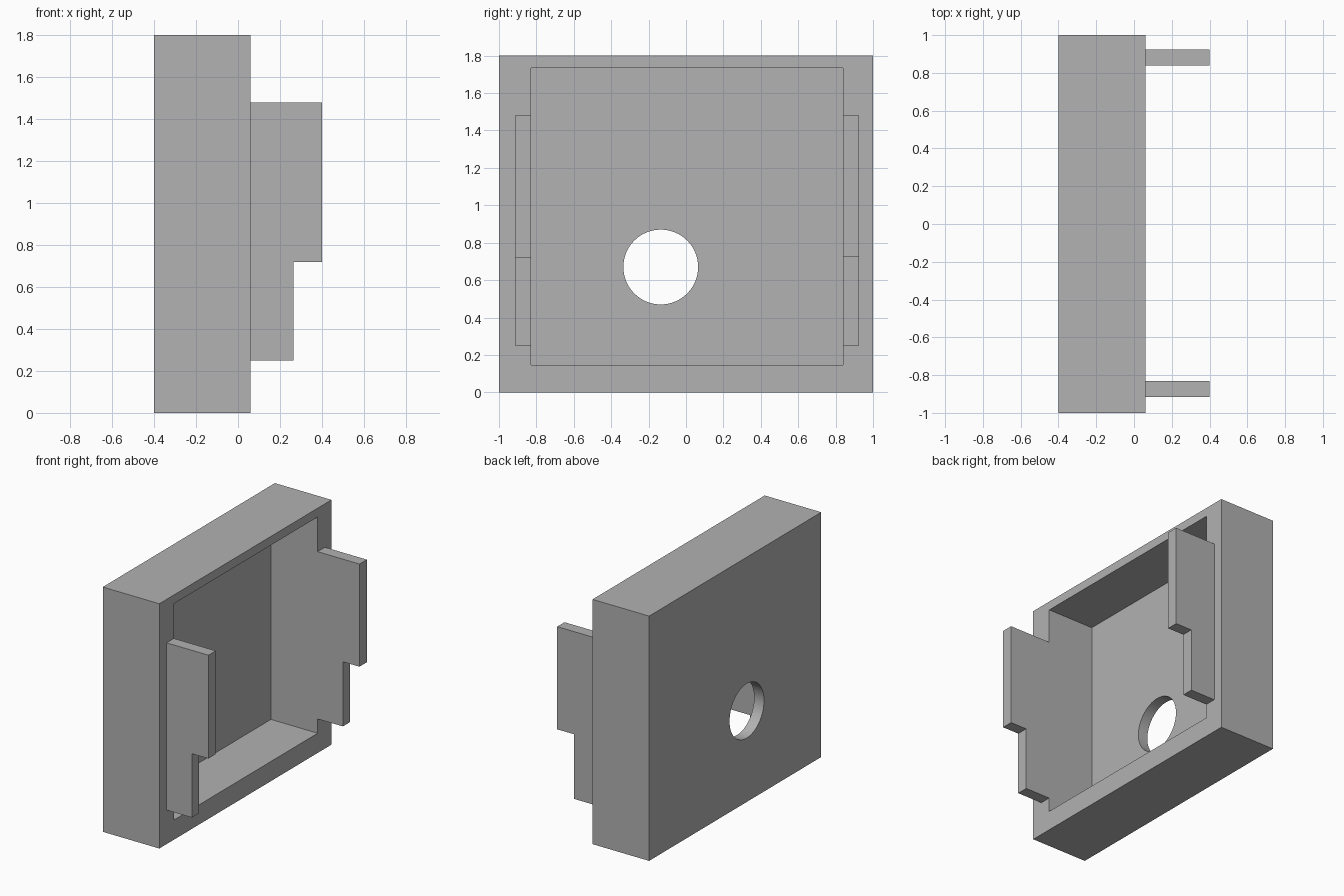
import bpy
import bmesh
from mathutils import Matrix, Vector

cube = bpy.data.objects.get("Cube")
if cube:
    bpy.data.objects.remove(cube, do_unlink=True)

grey = bpy.data.materials.new("plain grey")
grey.use_nodes = True
colour = (0.445, 0.445, 0.445, 1)
grey.diffuse_color = colour
grey.node_tree.nodes["Principled BSDF"].inputs["Base Color"].default_value = colour


def add_object(name, bm):
    bmesh.ops.recalc_face_normals(bm, faces=bm.faces)
    mesh = bpy.data.meshes.new(name)
    bm.to_mesh(mesh)
    bm.free()
    mesh.materials.append(grey)
    obj = bpy.data.objects.new(name, mesh)
    bpy.context.collection.objects.link(obj)
    return obj


def box(name, low, high):
    low, high = Vector(low), Vector(high)
    bm = bmesh.new()
    bmesh.ops.create_cube(bm, size=1, matrix=Matrix.Translation((low + high) / 2)
                          @ Matrix.Diagonal((high - low).to_4d()))
    return add_object(name, bm)


def cut(target, cutter):
    cutter.hide_render = True
    mod = target.modifiers.new("cut", 'BOOLEAN')
    mod.operation = 'DIFFERENCE'
    mod.solver = 'EXACT'
    mod.object = cutter
    bpy.context.view_layer.objects.active = target
    bpy.ops.object.modifier_apply(modifier=mod.name)
    bpy.data.objects.remove(cutter, do_unlink=True)


back, rim, inner = -0.4, 0.06, -0.32

# Shallow tray standing on edge, open towards +x
tray = box("tray", (back, -1, 0), (rim, 1, 1.8))
cut(tray, box("cavity_cutter", (inner, -0.83, 0.145), (rim + 0.2, 0.84, 1.735)))

# Round hole through the tray's back panel
bm = bmesh.new()
bmesh.ops.create_cone(bm, cap_ends=True, segments=64, radius1=0.2, radius2=0.2, depth=0.3,
                      matrix=Matrix.Translation((back, -0.135, 0.67))
                      @ Matrix.Rotation(1.5707963, 4, 'Y'))
cut(tray, add_object("hole_cutter", bm))

# Stepped tabs continuing the two side walls of the cavity
for name, y, step in (("right_tab", -0.915, 0.72), ("left_tab", 0.84, 0.725)):
    outline = [(rim, 0.25), (0.265, 0.25), (0.265, step), (0.4, step), (0.4, 1.48), (rim, 1.48)]
    bm = bmesh.new()
    face = bm.faces.new([bm.verts.new((x, y, z)) for x, z in outline])
    swept = bmesh.ops.extrude_face_region(bm, geom=[face])["geom"]
    bmesh.ops.translate(bm, vec=(0, 0.085, 0),
                        verts=[v for v in swept if isinstance(v, bmesh.types.BMVert)])
    add_object(name, bm)

# Smooth only the wall of the hole
bpy.ops.object.select_all(action='DESELECT')
tray.select_set(True)
bpy.context.view_layer.objects.active = tray
bpy.ops.object.shade_smooth_by_angle(angle=0.5)
